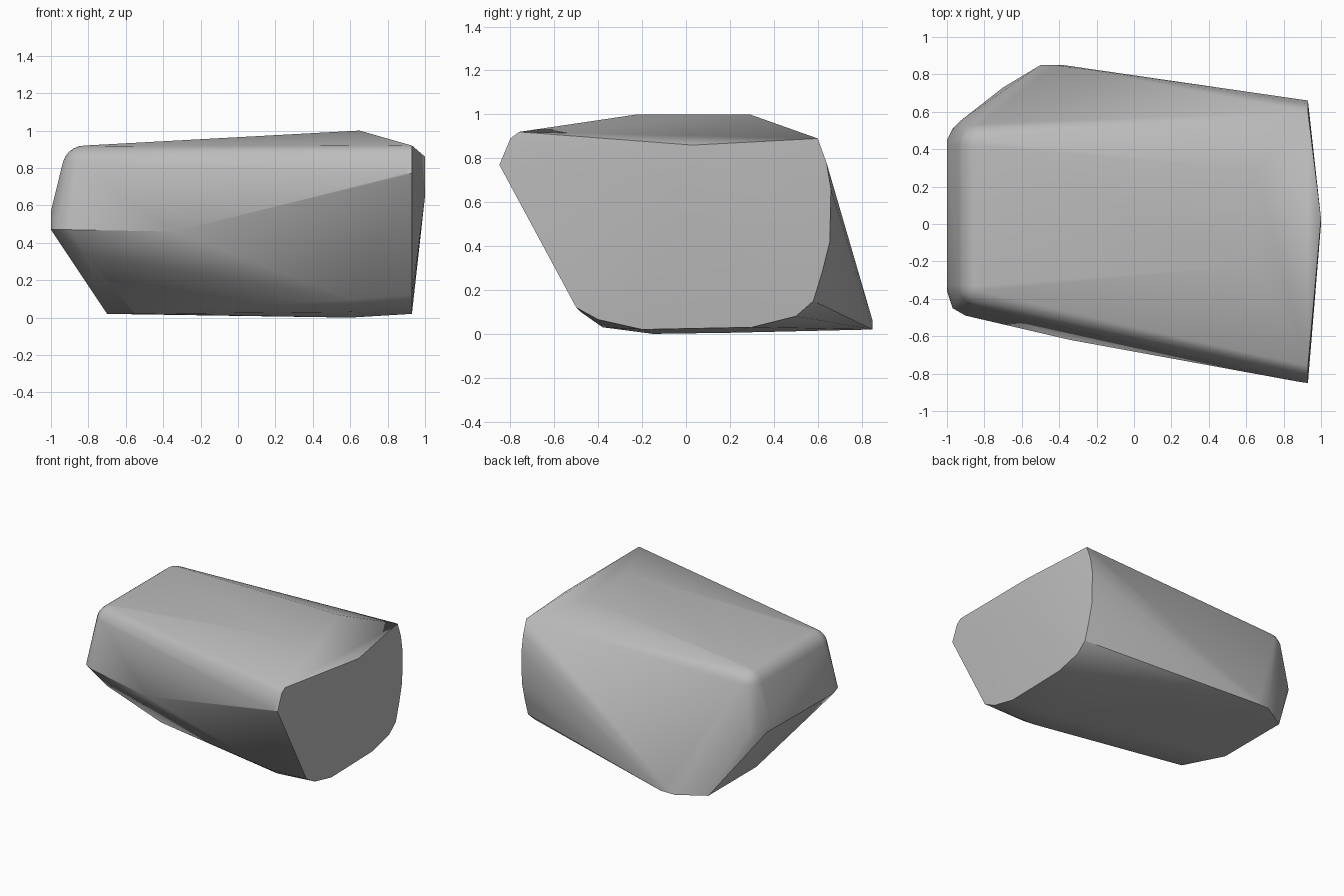
import bpy
import bmesh
import math
from mathutils import Vector

cube = bpy.data.objects.get("Cube")
if cube:
    bpy.data.objects.remove(cube, do_unlink=True)

stone = bpy.data.materials.new("stone grey")
stone.use_nodes = True
grey = (0.5, 0.5, 0.5, 1)
stone.diffuse_color = grey
stone.node_tree.nodes["Principled BSDF"].inputs["Base Color"].default_value = grey


def ball(centre, radius, steps=16):
    """Points of a small sphere that rounds a corner."""
    return [Vector(centre) + radius * Vector((
        math.cos(a) * math.cos(b), math.sin(a) * math.cos(b), math.sin(b)))
        for a in (2 * math.pi * i / steps for i in range(steps))
        for b in (math.pi / 12 * j for j in range(7))]


points = []

# Flat broken end: outline as (y, z), with a slight bulge at its middle
end_outline = [(-.85, .77), (-.8, .89), (-.76, .92), (.6, .89), (.64, .78),
               (.66, .66), (.655, .42), (.62, .28), (.58, .15), (.5, .08),
               (.3, .03), (-.2, .02), (-.4, .065), (-.5, .12)]
points += [(.93, y, z) for y, z in end_outline]
points += [(1, .03, .86), (1, 0, .65)]

# Top ridge
points += [(.65, -.22, 1), (.65, .29, 1)]

# Rounded top corners of the narrow end
points += ball((-.82, -.33, .8), .12) + ball((-.82, .42, .8), .12)

# Narrow end, rounded in plan
points += [(-1, -.36, .47), (-1, .45, .48), (-1, -.33, .57), (-1, .42, .57),
           (-.97, -.45, .47), (-.9, -.49, .47), (-.97, .51, .49), (-.93, .55, .5)]

# Front undercut
points += [(-.34, -.62, .46), (.89, -.845, .77), (-.82, -.42, .34), (.6, -.48, .1)]

# Underside and the low point at the back
points += [(-.7, .73, .02), (-.7, .15, .02), (-.55, -.14, .02), (.6, -.38, .03),
           (.6, -.15, 0), (.6, .2, .005), (-.5, .85, .02), (-.38, .85, .02),
           (-.42, .85, .06)]

# Wrap the points in one convex boulder
bm = bmesh.new()
for p in points:
    bm.verts.new(p)
hull = bmesh.ops.convex_hull(bm, input=bm.verts)
spare = {v for v in hull["geom_interior"] + hull["geom_unused"]
         if isinstance(v, bmesh.types.BMVert)}
bmesh.ops.delete(bm, geom=list(spare), context="VERTS")
bmesh.ops.remove_doubles(bm, verts=bm.verts, dist=.002)
bmesh.ops.recalc_face_normals(bm, faces=bm.faces)
mesh = bpy.data.meshes.new("boulder")
bm.to_mesh(mesh)
bm.free()

boulder = bpy.data.objects.new("boulder", mesh)
bpy.context.collection.objects.link(boulder)
mesh.materials.append(stone)
bpy.context.view_layer.objects.active = boulder
boulder.select_set(True)
bpy.ops.object.shade_smooth_by_angle(angle=math.radians(30))
